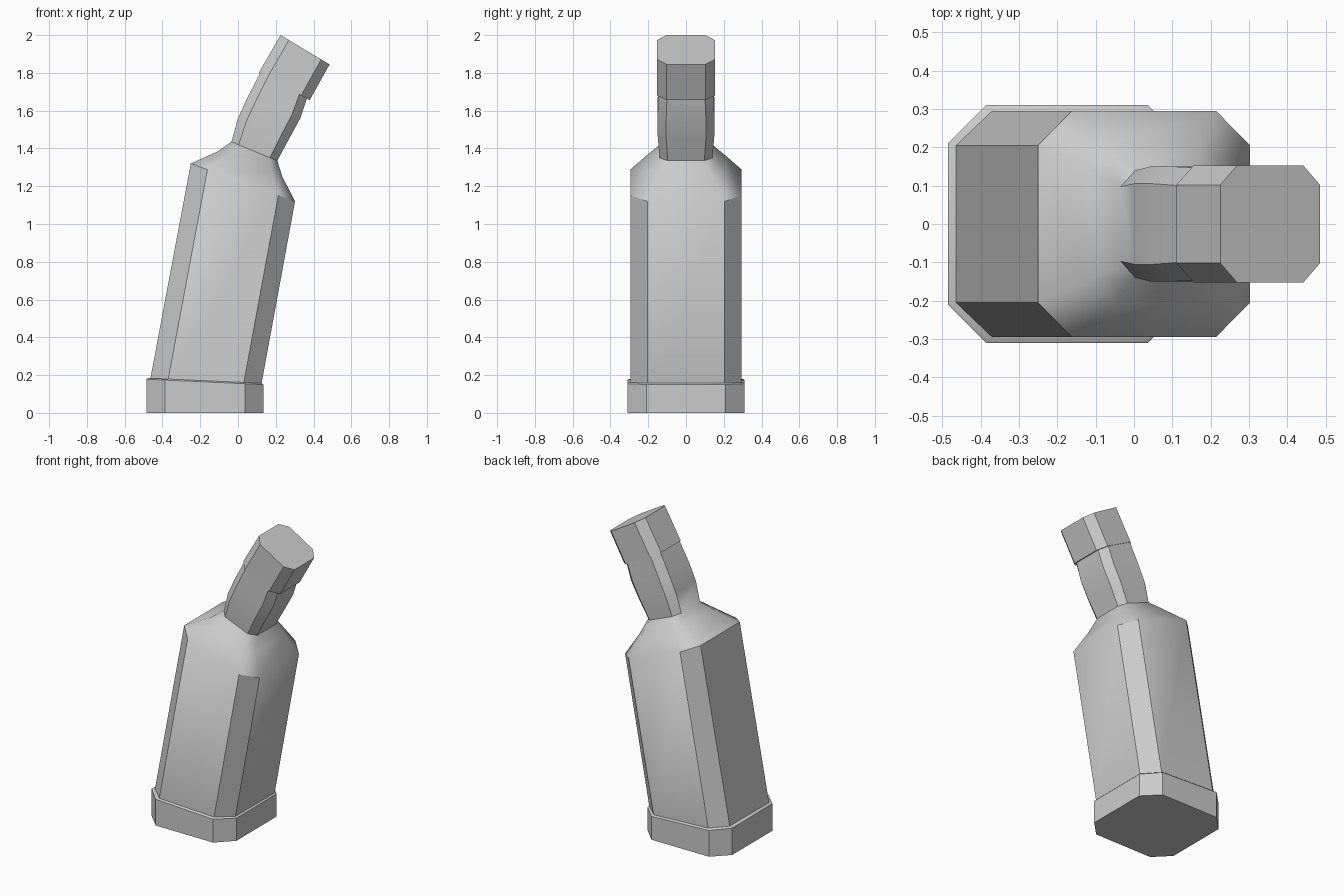
import bpy
import bmesh
from math import radians
from mathutils import Vector

cube = bpy.data.objects.get("Cube")
if cube:
    bpy.data.objects.remove(cube)

grey = bpy.data.materials.new("plain grey")
grey.use_nodes = True
colour = (0.6, 0.6, 0.6, 1)
grey.diffuse_color = colour
grey.node_tree.nodes["Principled BSDF"].inputs["Base Color"].default_value = colour


def ring(left, right, half, flat, cut=0.16):
    """Chamfered rectangle spanning two points of the side profile."""
    a, b = Vector((left[0], 0, left[1])), Vector((right[0], 0, right[1]))
    outline = [(0, -flat), (cut, -half), (1 - cut, -half), (1, -flat),
               (1, flat), (1 - cut, half), (cut, half), (0, flat)]
    return [a.lerp(b, t) + Vector((0, y, 0)) for t, y in outline]


def loft(name, sections):
    bm = bmesh.new()
    loops = [[bm.verts.new(p) for p in ring(*s)] for s in sections]
    for low, high in zip(loops, loops[1:]):
        for i in range(len(low)):
            j = (i + 1) % len(low)
            bm.faces.new((low[i], low[j], high[j], high[i]))
    bm.faces.new(loops[0][::-1])
    bm.faces.new(loops[-1])
    bmesh.ops.recalc_face_normals(bm, faces=bm.faces)
    mesh = bpy.data.meshes.new(name)
    bm.to_mesh(mesh)
    bm.free()
    mesh.materials.append(grey)
    obj = bpy.data.objects.new(name, mesh)
    bpy.context.collection.objects.link(obj)
    bpy.ops.object.select_all(action="DESELECT")
    obj.select_set(True)
    bpy.context.view_layer.objects.active = obj
    bpy.ops.object.shade_smooth_by_angle(angle=radians(41))


# Foot with a small bevelled rim
loft("base", [
    ((-0.485, 0), (0.135, 0), 0.31, 0.21),
    ((-0.485, 0.178), (0.135, 0.15), 0.31, 0.21),
    ((-0.478, 0.184), (0.128, 0.157), 0.303, 0.207),
])

# Leaning body, shoulder and curved neck
loft("bottle", [
    ((-0.468, 0.16), (0.12, 0.13), 0.295, 0.205),
    ((-0.25, 1.32), (0.302, 1.12), 0.295, 0.205),
    ((-0.11, 1.383), (0.235, 1.25), 0.21, 0.145),
    ((-0.035, 1.435), (0.208, 1.335), 0.14, 0.097),
    ((0, 1.56), (0.27, 1.45), 0.15, 0.105),
    ((0.05, 1.67), (0.33, 1.56), 0.15, 0.105),
    ((0.118, 1.80), (0.37, 1.68), 0.147, 0.1),
])

# Tilted cap
loft("cap", [
    ((0.11, 1.80), (0.38, 1.656), 0.153, 0.102, 0.17),
    ((0.225, 2.0), (0.485, 1.845), 0.153, 0.102, 0.17),
])
